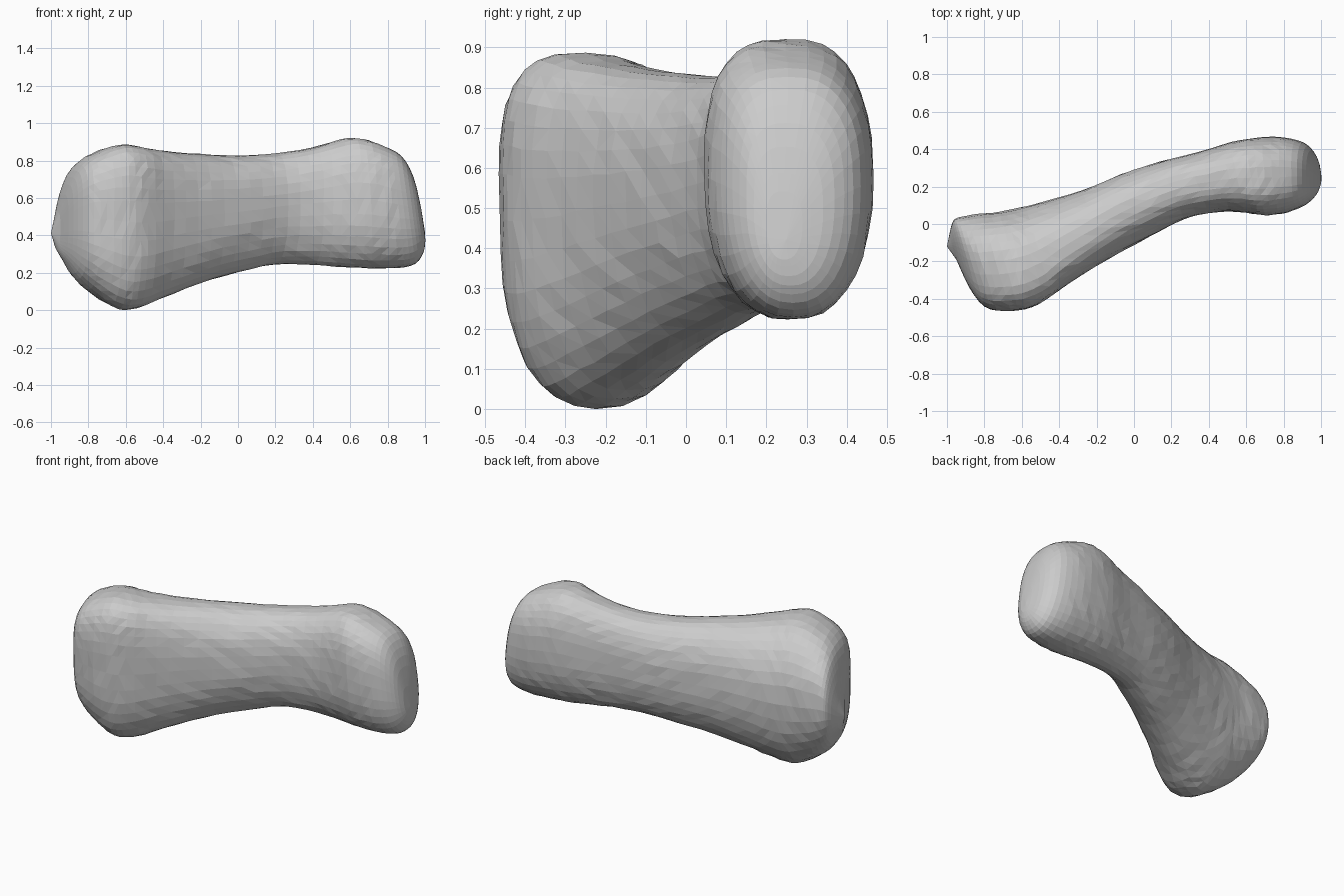
import bpy, bmesh, math, random
from mathutils import Vector

if "Cube" in bpy.data.objects:
    bpy.data.objects.remove(bpy.data.objects["Cube"])

random.seed(4)
SEGS, STEPS = 36, 3

# Slanted cross-sections along the bone: back x,y, front x,y, bottom z, top z
SECTIONS = [
    (-0.988, -0.06, -0.95, -0.19, 0.32, 0.52),
    (-0.97, 0.01, -0.88, -0.34, 0.25, 0.67),
    (-0.94, 0.035, -0.80, -0.44, 0.165, 0.775),
    (-0.86, 0.05, -0.70, -0.462, 0.08, 0.84),
    (-0.72, 0.065, -0.58, -0.452, 0.005, 0.883),
    (-0.62, 0.085, -0.48, -0.41, 0.01, 0.872),
    (-0.48, 0.12, -0.34, -0.31, 0.065, 0.85),
    (-0.28, 0.18, -0.14, -0.19, 0.14, 0.833),
    (-0.07, 0.265, 0.07, -0.075, 0.20, 0.825),
    (0.13, 0.332, 0.27, 0.027, 0.243, 0.835),
    (0.35, 0.388, 0.46, 0.065, 0.242, 0.87),
    (0.52, 0.436, 0.60, 0.06, 0.228, 0.912),
    (0.66, 0.461, 0.72, 0.046, 0.222, 0.915),
    (0.81, 0.463, 0.84, 0.065, 0.222, 0.875),
    (0.92, 0.435, 0.925, 0.10, 0.245, 0.825),
    (0.975, 0.37, 0.975, 0.15, 0.305, 0.71),
    (0.994, 0.29, 0.994, 0.20, 0.37, 0.54),
]


def clamp(v):
    return max(0.0, min(1.0, v))


def spline(a, b, c, d, t):
    return [0.5 * (2 * q + (r - p) * t + (2 * p - 5 * q + 4 * r - s) * t ** 2
                   + (3 * q - p - 3 * r + s) * t ** 3)
            for p, q, r, s in zip(a, b, c, d)]


def power(v, n):
    return math.copysign(abs(v) ** (2 / n), v)


def ring(bm, sec):
    bx, by, fx, fy, z0, z1 = sec
    back, front = Vector((bx, by, 0)), Vector((fx, fy, 0))
    mid, half = (back + front) / 2, (back - front) / 2
    widest = z0 + (z1 - z0) * 0.53
    lean = clamp((-0.1 - mid.x) / 0.4)     # base leans to the front
    tilt = clamp((mid.x - 0.5) / 0.4)      # head face tilts back at the top
    shaft = clamp(1.3 - 2 * abs(mid.x))    # shaft is rounder than the ends
    jitter = 0.0025 if abs(mid.x) < 0.85 else 0.0
    verts = []
    for i in range(SEGS):
        a = math.tau * i / SEGS
        c, s = math.cos(a), math.sin(a)
        n = 2.7 - 0.3 * shaft if s > 0 else 2.3 - 0.2 * shaft
        up = power(s, n)
        shift = up * up * (0.25 * lean + 0.08 * tilt if s > 0 else 0.15 * lean)
        p = mid + half * (power(c, n) - shift)
        p.z = widest + up * (z1 - widest if s > 0 else widest - z0)
        p.x -= 0.13 * tilt * (p.z - 0.43)
        p += Vector([random.uniform(-jitter, jitter) for _ in range(3)])
        verts.append(bm.verts.new(p))
    return verts


# Smoothly interpolated rings
bm = bmesh.new()
rings = []
last = len(SECTIONS) - 1
for i in range(last):
    keys = [SECTIONS[max(0, min(last, i + k))] for k in (-1, 0, 1, 2)]
    for j in range(STEPS):
        rings.append(ring(bm, spline(*keys, j / STEPS)))
rings.append(ring(bm, SECTIONS[-1]))

# Shaft skin
for r0, r1 in zip(rings, rings[1:]):
    for i in range(SEGS):
        k = (i + 1) % SEGS
        bm.faces.new((r0[i], r0[k], r1[k], r1[i]))

# Rounded end tips
for r, tip in ((rings[0], (-1, -0.12, 0.41)), (rings[-1], (0.999, 0.25, 0.42))):
    v = bm.verts.new(tip)
    for i in range(SEGS):
        bm.faces.new((r[i], r[(i + 1) % SEGS], v))

bmesh.ops.triangulate(bm, faces=bm.faces[:])
bmesh.ops.recalc_face_normals(bm, faces=bm.faces[:])

# Rest the bone on the ground
low = min(v.co.z for v in bm.verts)
for v in bm.verts:
    v.co.z -= low

mesh = bpy.data.meshes.new("finger_bone")
bm.to_mesh(mesh)
bm.free()
bone = bpy.data.objects.new("finger_bone", mesh)
bpy.context.collection.objects.link(bone)
